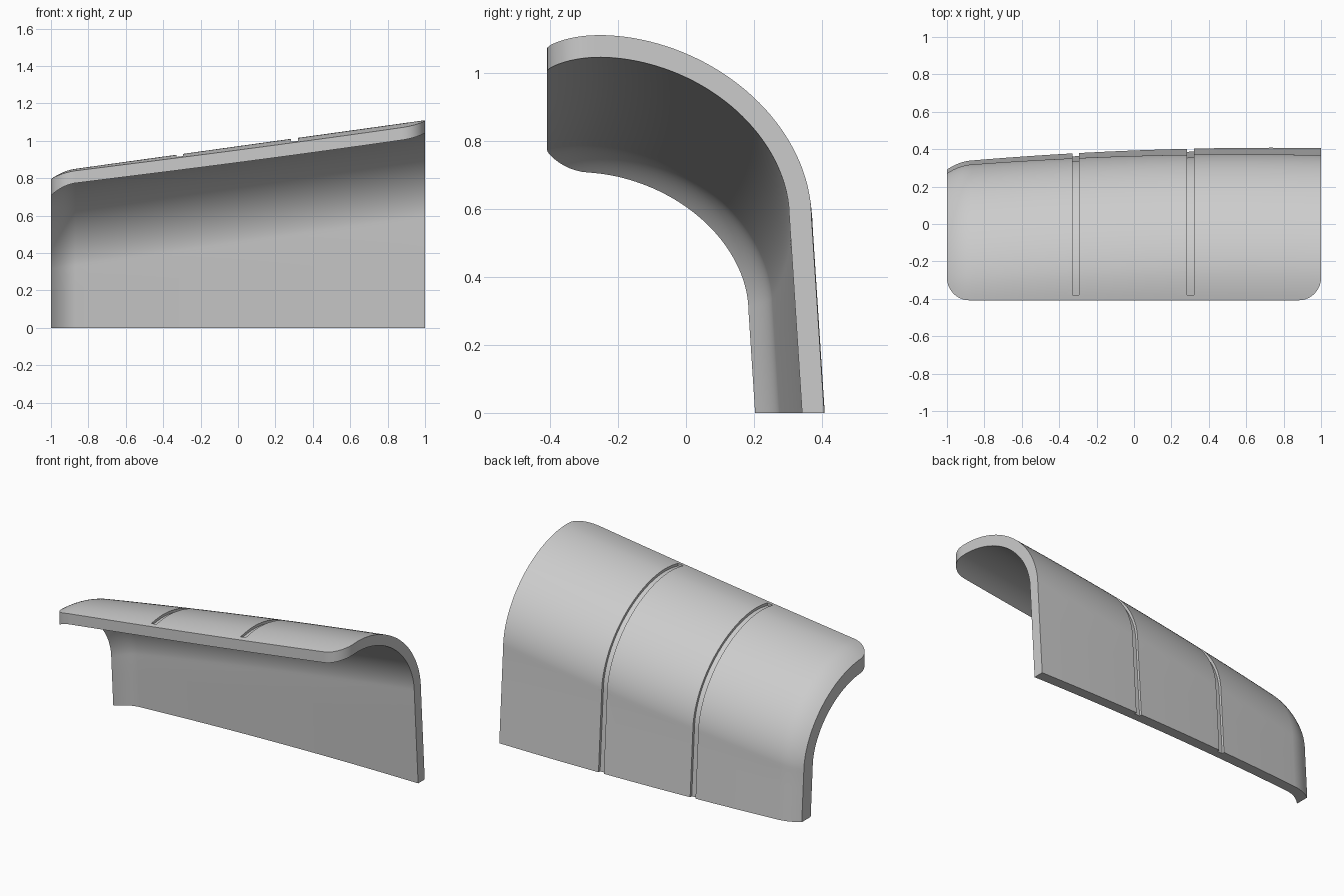
import bpy, bmesh, math

if "Cube" in bpy.data.objects:
    bpy.data.objects.remove(bpy.data.objects["Cube"])

POWER, SLOPE, CORNER, FRONT = 1.88, 0.065, 0.12, -0.408
ARC_STEPS, LEG_STEPS = 40, 3

grey = bpy.data.materials.new("plain_grey")
grey.use_nodes = True
grey.diffuse_color = (0.6, 0.6, 0.6, 1)
grey.node_tree.nodes["Principled BSDF"].inputs["Base Color"].default_value = (0.6, 0.6, 0.6, 1)


def signed_pow(v, p):
    return math.copysign(abs(v) ** p, v)


def lip(x):
    """How far the small end curls inward, from 0 to 1."""
    return max(0, (-0.87 - x) / 0.13) ** 2


def rounded_front(x):
    """Front edge with rounded corners in plan."""
    gap = max(0, CORNER - (1 - abs(x)))
    return FRONT + CORNER - math.sqrt(max(0, CORNER ** 2 - gap ** 2))


def section(x, depth, front, bottom):
    """Hooked profile at x: overhanging arc, then a leaning straight leg."""
    drop = 0.139 * (1 - x)
    cy = -0.25 - 0.026 * (x - 0.75) ** 2 + SLOPE * drop
    cz = 0.58 - drop
    a, b = 0.62 - depth, 0.53 - depth
    end = math.acos(signed_pow((front - cy) / a, POWER / 2))
    points = []
    for i in range(ARC_STEPS + 1):
        t = end * (1 - i / ARC_STEPS)
        points.append((x, cy + a * signed_pow(math.cos(t), 2 / POWER),
                       cz + b * signed_pow(math.sin(t), 2 / POWER)))
    for i in range(1, LEG_STEPS + 1):
        z = cz + (bottom - cz) * i / LEG_STEPS
        points.append((x, cy + a + SLOPE * (cz - z), z))
    return points


def shell(name, xs, outer, inner, front, bottom):
    """Closed curved plate between two depths of the profile."""
    bm = bmesh.new()
    rings = []
    for x in xs:
        pts = section(x, outer(x), front(x), bottom)
        pts += reversed(section(x, inner(x), front(x), bottom))
        rings.append([bm.verts.new(p) for p in pts])
    n = len(rings[0])
    for r, s in zip(rings, rings[1:]):
        for i in range(n):
            j = (i + 1) % n
            bm.faces.new((r[i], r[j], s[j], s[i]))
    for ring in (rings[0], rings[-1]):
        for i in range(n // 2 - 1):
            bm.faces.new((ring[i], ring[i + 1], ring[n - 2 - i], ring[n - 1 - i]))
    bmesh.ops.recalc_face_normals(bm, faces=bm.faces)
    mesh = bpy.data.meshes.new(name)
    bm.to_mesh(mesh)
    bm.free()
    mesh.materials.append(grey)
    obj = bpy.data.objects.new(name, mesh)
    bpy.context.collection.objects.link(obj)
    return obj


# Main curved plate, with closer columns around the rounded corners
ends = [1 - CORNER * (1 - math.cos(math.pi / 2 * i / 10)) for i in range(11)]
middle = [-0.87 + 1.74 * i / 24 for i in range(25)]
columns = sorted([-e for e in ends] + middle + ends)
plate = shell("curved_plate", columns,
              lambda x: 0.037 * lip(x),
              lambda x: 0.065 + 0.06 * lip(x),
              rounded_front, 0)

# Two shallow grooves following the outside of the plate
bpy.context.view_layer.objects.active = plate
for k, x in enumerate((-0.312, 0.302)):
    cutter = shell(f"groove_cutter_{k + 1}", (x - 0.018, x + 0.018),
                   lambda x: -0.03, lambda x: 0.016, lambda x: -0.38, -0.05)
    cutter.hide_render = True
    cut = plate.modifiers.new("groove", 'BOOLEAN')
    cut.operation, cut.solver, cut.object = 'DIFFERENCE', 'EXACT', cutter
    bpy.ops.object.modifier_apply(modifier=cut.name)
    bpy.data.objects.remove(cutter)

# Smooth curves with crisp rims
for o in bpy.context.selected_objects:
    o.select_set(False)
plate.select_set(True)
bpy.ops.object.shade_smooth_by_angle(angle=math.radians(30))
